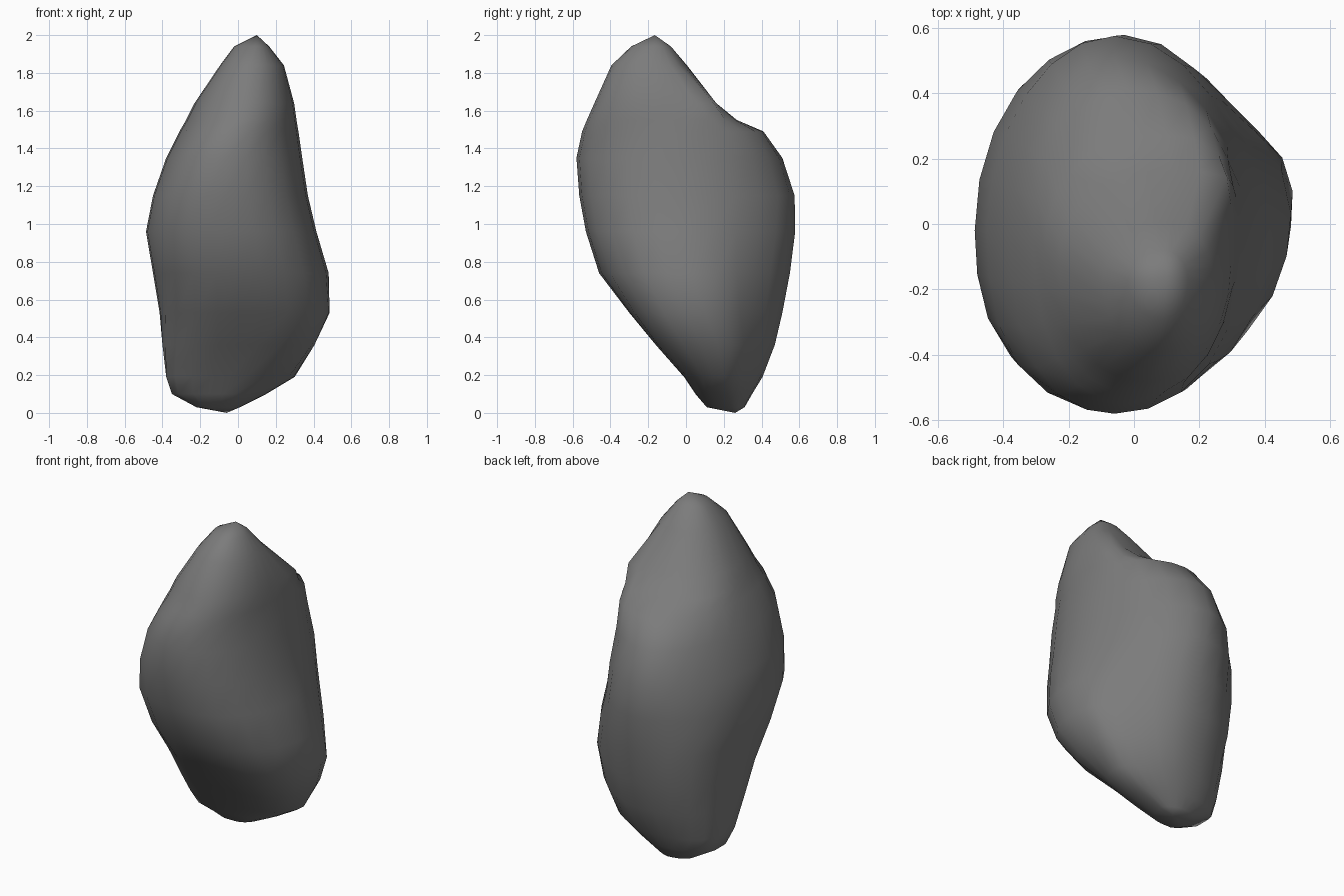
import bpy, bmesh, math

if "Cube" in bpy.data.objects:
    bpy.data.objects.remove(bpy.data.objects["Cube"])

# Stone colour
grey = bpy.data.materials.new("stone grey")
grey.diffuse_color = (0.2, 0.2, 0.2, 1)
grey.use_nodes = True
grey.node_tree.nodes["Principled BSDF"].inputs["Base Color"].default_value = grey.diffuse_color

# Cross-sections: z, left, right, front, back, and the centre x, y where the extremes lie
SECTIONS = [
    (0.03, -0.22, 0.01, 0.11, 0.31, -0.10, 0.24),
    (0.10, -0.35, 0.15, 0.05, 0.35, -0.08, 0.22),
    (0.19, -0.38, 0.30, -0.01, 0.405, -0.05, 0.20),
    (0.36, -0.40, 0.405, -0.16, 0.47, 0.00, 0.17),
    (0.53, -0.415, 0.485, -0.30, 0.51, 0.00, 0.10),
    (0.74, -0.45, 0.48, -0.46, 0.55, 0.00, 0.03),
    (0.96, -0.487, 0.415, -0.53, 0.578, -0.03, -0.02),
    (1.15, -0.45, 0.37, -0.565, 0.575, -0.06, -0.02),
    (1.35, -0.38, 0.34, -0.58, 0.51, -0.06, -0.03),
    (1.49, -0.31, 0.32, -0.55, 0.41, -0.02, -0.04),
    (1.55, -0.275, 0.31, -0.525, 0.27, 0.02, -0.08),
    (1.64, -0.23, 0.297, -0.485, 0.16, 0.04, -0.12),
    (1.84, -0.095, 0.243, -0.395, 0.005, 0.07, -0.18),
    (1.94, -0.02, 0.165, -0.29, -0.08, 0.09, -0.17),
]
SIDES = 24


def bump(z, middle, width):
    return math.exp(-((z - middle) / width) ** 2)


def swell(z):
    # how far each corner bulges: back right, back left, front left, front right
    return (0.35 * bump(z, 1.66, 0.13) - 0.13 * bump(z, 0.5, 0.5),
            0.10 * bump(z, 0.6, 0.25) - 0.03 * bump(z, 1.3, 0.2),
            0.22 * bump(z, 0.1, 0.35) + 0.07 * bump(z, 1.0, 0.6),
            0.15 * bump(z, 0.38, 0.22) + 0.035 * bump(z, 1.1, 0.4))


def ring(z, left, right, front, back, cx, cy):
    pts = []
    for i in range(SIDES):
        a = 2 * math.pi * i / SIDES
        c, s = math.cos(a), math.sin(a)
        k = 1 + swell(z)[4 * i // SIDES] * math.sin(2 * a) ** 2
        x = cx + k * c * (right - cx if c > 0 else cx - left)
        y = cy + k * s * (back - cy if s > 0 else cy - front)
        pts.append((min(max(x, left), right), min(max(y, front), back), z))
    return pts


# Loft the rock through the sections and close it at its two tips
bm = bmesh.new()
rings = [[bm.verts.new(p) for p in ring(*sec)] for sec in SECTIONS]
bottom = bm.verts.new((-0.06, 0.26, 0))
top = bm.verts.new((0.1, -0.165, 2))
for i in range(SIDES):
    j = (i + 1) % SIDES
    for lo, hi in zip(rings, rings[1:]):
        bm.faces.new((lo[i], lo[j], hi[j], hi[i]))
    bm.faces.new((bottom, rings[0][j], rings[0][i]))
    bm.faces.new((top, rings[-1][i], rings[-1][j]))
bmesh.ops.recalc_face_normals(bm, faces=bm.faces)
for f in bm.faces:
    f.smooth = True

mesh = bpy.data.meshes.new("rock")
bm.to_mesh(mesh)
bm.free()
mesh.materials.append(grey)
rock = bpy.data.objects.new("rock", mesh)
bpy.context.collection.objects.link(rock)
